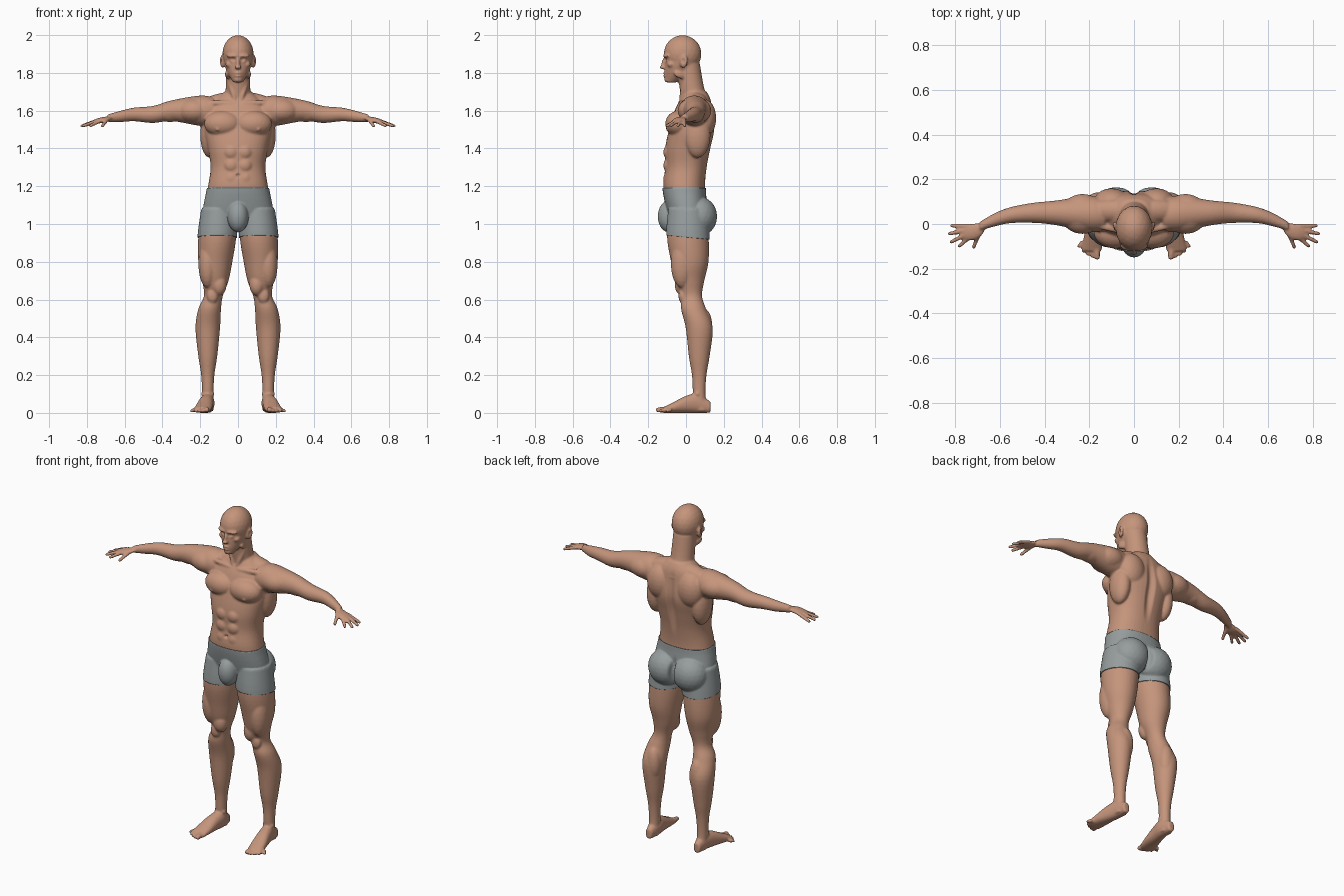
import bpy
import bmesh
import math
from mathutils import Vector, Matrix, Euler

cube = bpy.data.objects.get("Cube")
if cube:
    bpy.data.objects.remove(cube, do_unlink=True)


def make_material(name, rgb):
    material = bpy.data.materials.new(name)
    material.use_nodes = True
    colour = (*rgb, 1)
    material.diffuse_color = colour
    for node in material.node_tree.nodes:
        if node.type == 'BSDF_PRINCIPLED':
            node.inputs["Base Color"].default_value = colour
            node.inputs["Roughness"].default_value = .7
    return material


skin = make_material("skin tan", (.56, .3, .2))
cloth = make_material("cloth grey", (.31, .34, .34))
flip = Matrix.Scale(-1, 4, (1, 0, 0))
clay = bmesh.new()


def smooth_rows(rows, steps=5):
    """Catmull-Rom interpolation through the section rows."""
    rows = [Vector(row) for row in rows]
    padded = [rows[0], *rows, rows[-1]]
    result = []
    for before, start, end, after in zip(padded, rows, rows[1:], padded[3:]):
        for step in range(steps):
            t = step / steps
            leave, arrive = (end - before) / 2, (after - start) / 2
            ease = t * t * (3 - 2 * t)
            result.append(start.lerp(end, ease)
                          + leave * (t * (1 - t) ** 2)
                          - arrive * (t * t * (1 - t)))
    return result + [rows[-1]]


def loft(axis, section, rows, mirror=False, power=2, segments=40):
    """Skin over rounded sections; section turns a row into
    (place along axis, centre u, centre v, radius u, radius v)."""
    angles = [math.tau * k / segments for k in range(segments)]
    for side in ((1, -1) if mirror else (1,)):
        rings = []
        for t, cu, cv, ru, rv in smooth_rows([section(*row) for row in rows]):
            ring = []
            for angle in angles:
                c, s = math.cos(angle), math.sin(angle)
                u = cu + ru * math.copysign(abs(c) ** (2 / power), c)
                v = cv + rv * math.copysign(abs(s) ** (2 / power), s)
                x, y, z = {'x': (t, u, v), 'y': (u, t, v), 'z': (u, v, t)}[axis]
                ring.append(clay.verts.new((x * side, y, z)))
            rings.append(ring)
        for low, high in zip(rings, rings[1:]):
            for k in range(segments):
                clay.faces.new((low[k - 1], low[k], high[k], high[k - 1]))
        clay.faces.new(rings[0])
        clay.faces.new(rings[-1])


def blob(centre, radii, tilt=(0, 0, 0)):
    """Ellipsoid muscle, mirrored when it is off the centre line."""
    matrix = Matrix.LocRotScale(Vector(centre), Euler(tilt), Vector(radii))
    for m in ((matrix, flip @ matrix) if centre[0] else (matrix,)):
        bmesh.ops.create_icosphere(clay, subdivisions=3, radius=1, matrix=m)


def digit(base, tip, radius):
    """Mirrored pair of tapered fingers or toes with round ends."""
    base, tip = Vector(base), Vector(tip)
    along = tip - base
    end = radius * .85
    matrix = Matrix.LocRotScale((base + tip) / 2, along.to_track_quat('Z', 'Y'), None)
    for m in (matrix, flip @ matrix):
        bmesh.ops.create_cone(clay, cap_ends=True, segments=16, radius1=radius,
                              radius2=end, depth=along.length, matrix=m)
    blob(tip, (end, end, end))


# Torso
loft('z', lambda z, y, wide, deep: (z, 0, y, wide, deep),
     [(.98, .02, .12, .08), (1.05, .01, .18, .1), (1.19, -.01, .16, .11),
      (1.3, 0, .145, .11), (1.4, .01, .16, .12), (1.5, .03, .18, .12),
      (1.6, .04, .17, .1), (1.66, .05, .12, .08), (1.7, .05, .07, .06)],
     power=2.3)
blob((.08, -.04, 1.53), (.1, .07, .07))                    # chest
blob((.11, -.1, 1.5), (.008, .008, .008))
blob((.1, .1, 1.56), (.08, .06, .1))                       # shoulder blade
blob((.15, .06, 1.47), (.05, .07, .12))                    # side of back
blob((.1, .06, 1.65), (.12, .05, .04), (0, .25, 0))        # neck to shoulder
blob((.1, -.02, 1.64), (.09, .015, .015), (0, 0, .2))      # collar bone
for height in (1.24, 1.31, 1.38):                          # stomach
    blob((.035, -.09, height), (.04, .03, .04))
blob((.08, .07, 1.04), (.1, .09, .1))                      # seat
blob((0, -.09, 1.04), (.05, .055, .08))                    # front pouch

# Legs
loft('z', lambda z, x, y, r: (z, x, y, r, r * 1.1),
     [(1.08, .1, .01, .09), (.93, .11, .01, .1), (.8, .12, .02, .09),
      (.7, .12, .02, .07), (.62, .13, .03, .05), (.55, .15, .04, .06),
      (.45, .16, .07, .065), (.3, .16, .07, .05), (.2, .16, .07, .035),
      (.1, .16, .07, .03), (.01, .16, .08, .03)], mirror=True)
blob((.135, -.02, .62), (.03, .02, .04))                   # knee cap
blob((.1, -.02, .68), (.04, .04, .06))                     # inner thigh
blob((.16, -.02, .79), (.05, .06, .13))                    # outer thigh
blob((.145, .1, .45), (.045, .04, .1))                     # calf
blob((.16, .06, .1), (.036, .02, .02))                     # ankle bones

# Feet rest flat, so each section is as far above the ground as its radius
loft('y', lambda y, x, z, wide: (y, x, z, wide, z),
     [(.13, .16, .03, .02), (.06, .16, .05, .035), (0, .17, .045, .04),
      (-.06, .18, .03, .045), (-.12, .19, .015, .045)], mirror=True, power=2.2)
for i in range(5):
    size = .011 if i else .016
    digit((.17 + .015 * i, -.08, size + .005),
          (.165 + .02 * i, -.147 + .003 * i * i, size), size)

# Arms
loft('x', lambda x, y, z, r: (x, y, z, r, r),
     [(.13, .04, 1.6, .07), (.2, .045, 1.6, .08), (.35, .05, 1.6, .055),
      (.45, .05, 1.58, .045), (.55, .04, 1.58, .036), (.62, .02, 1.57, .03),
      (.69, -.01, 1.56, .02)], mirror=True)
blob((.23, .045, 1.6), (.1, .09, .07))                     # shoulder cap
blob((.36, .05, 1.59), (.09, .05, .05))                    # upper arm

# Hands: palm, then thumb and fingers fanned out from the wrist
blob((.72, -.035, 1.55), (.055, .036, .015), (0, .2, -.4))
wrist = Vector((.68, -.01, 1.55))
for angle, reach in zip((-68, -41, -27, -13, 1), (.1, .135, .155, .15, .135)):
    turn = math.radians(angle)
    ray = Vector((math.cos(turn), math.sin(turn), 0)) * reach
    digit(wrist + ray * .4, wrist + ray - Vector((0, 0, .03)), .0105)

# Neck
loft('z', lambda z, y, r: (z, 0, y, r, r),
     [(1.62, .06, .08), (1.7, .035, .066), (1.85, .01, .063)])
blob((.034, -.01, 1.715), (.014, .018, .08), (-.25, .3, 0))

# Head
blob((0, -.018, 1.9), (.083, .1, .1))                      # skull
loft('z', lambda z, y, r: (z, 0, y, r * .82, r),
     [(1.75, -.08, .03), (1.8, -.045, .068), (1.86, -.02, .092), (1.93, -.02, .09)])
blob((0, -.118, 1.85), (.01, .013, .03), (-.2, 0, 0))      # nose
blob((0, -.125, 1.83), (.018, .014, .01))
blob((.03, -.104, 1.89), (.034, .016, .01), (0, 0, .25))   # brow
blob((.045, -.08, 1.845), (.022, .02, .017))               # cheek
blob((.031, -.1, 1.868), (.014, .013, .011))               # eye
for height in (1.798, 1.785):                              # lips
    blob((0, -.11, height), (.02, .012, .007))
blob((0, -.098, 1.766), (.023, .018, .015))                # chin
blob((.083, -.012, 1.86), (.011, .022, .035), (-.15, 0, -.35))  # ear
blob((.055, -.03, 1.79), (.012, .035, .02), (-.3, 0, .25))  # jaw corner

# Fuse all parts into one skin
bmesh.ops.recalc_face_normals(clay, faces=clay.faces[:])
rough_mesh = bpy.data.meshes.new("rough")
clay.to_mesh(rough_mesh)
clay.free()
rough = bpy.data.objects.new("rough", rough_mesh)
bpy.context.collection.objects.link(rough)
remesh = rough.modifiers.new("fuse", 'REMESH')
remesh.mode = 'VOXEL'
remesh.voxel_size = .006
relax = rough.modifiers.new("relax", 'SMOOTH')
relax.iterations = 4
graph = bpy.context.evaluated_depsgraph_get()
fused = bpy.data.meshes.new_from_object(rough.evaluated_get(graph))
bpy.data.objects.remove(rough, do_unlink=True)
figure = bmesh.new()
figure.from_mesh(fused)
figure.normal_update()
bpy.data.meshes.remove(fused)
bpy.data.meshes.remove(rough_mesh)


def dent(centre, radii, depth):
    """Push the skin in with a soft falloff, the same on both sides."""
    for v in figure.verts:
        spot = (abs(v.co.x), v.co.y, v.co.z)
        d = sum(((a - b) / r) ** 2 for a, b, r in zip(spot, centre, radii))
        if d < 1:
            v.co -= v.normal * depth * (1 - d) ** 2


dent((0, .14, 1.45), (.035, .07, .24), .018)               # spine
dent((0, .13, 1.04), (.03, .08, .11), .02)                 # seat cleft
dent((0, -.12, 1.257), (.014, .03, .014), .014)            # navel
dent((0, -.115, 1.79), (.026, .03, .006), .006)            # mouth
dent((.03, -.11, 1.87), (.024, .03, .015), .009)           # eye sockets
dent((.094, -.016, 1.864), (.012, .014, .02), .008)        # ear hollows

# Cut clean waist and hem lines
waist, hem = Vector((0, 0, 1.19)), Vector((0, 0, .93))
level, slope = Vector((0, 0, 1)), Vector((0, .1, 1))
for point, normal in ((waist, level), (hem, slope)):
    everything = figure.verts[:] + figure.edges[:] + figure.faces[:]
    bmesh.ops.bisect_plane(figure, geom=everything, dist=.00001,
                           plane_co=point, plane_no=normal)


def is_shorts(face):
    middle = face.calc_center_median()
    return middle.z < waist.z and (middle - hem).dot(slope) > 0


# Separate the skin and the shorts
for name, material, wanted in (("body", skin, False), ("shorts", cloth, True)):
    part = figure.copy()
    spare = [face for face in part.faces if is_shorts(face) != wanted]
    bmesh.ops.delete(part, geom=spare, context='FACES')
    for face in part.faces:
        face.smooth = True
    mesh = bpy.data.meshes.new(name)
    part.to_mesh(mesh)
    part.free()
    mesh.materials.append(material)
    obj = bpy.data.objects.new(name, mesh)
    bpy.context.collection.objects.link(obj)
    if wanted:
        thick = obj.modifiers.new("cloth thickness", 'SOLIDIFY')
        thick.thickness = .005
        thick.offset = 1
figure.free()
